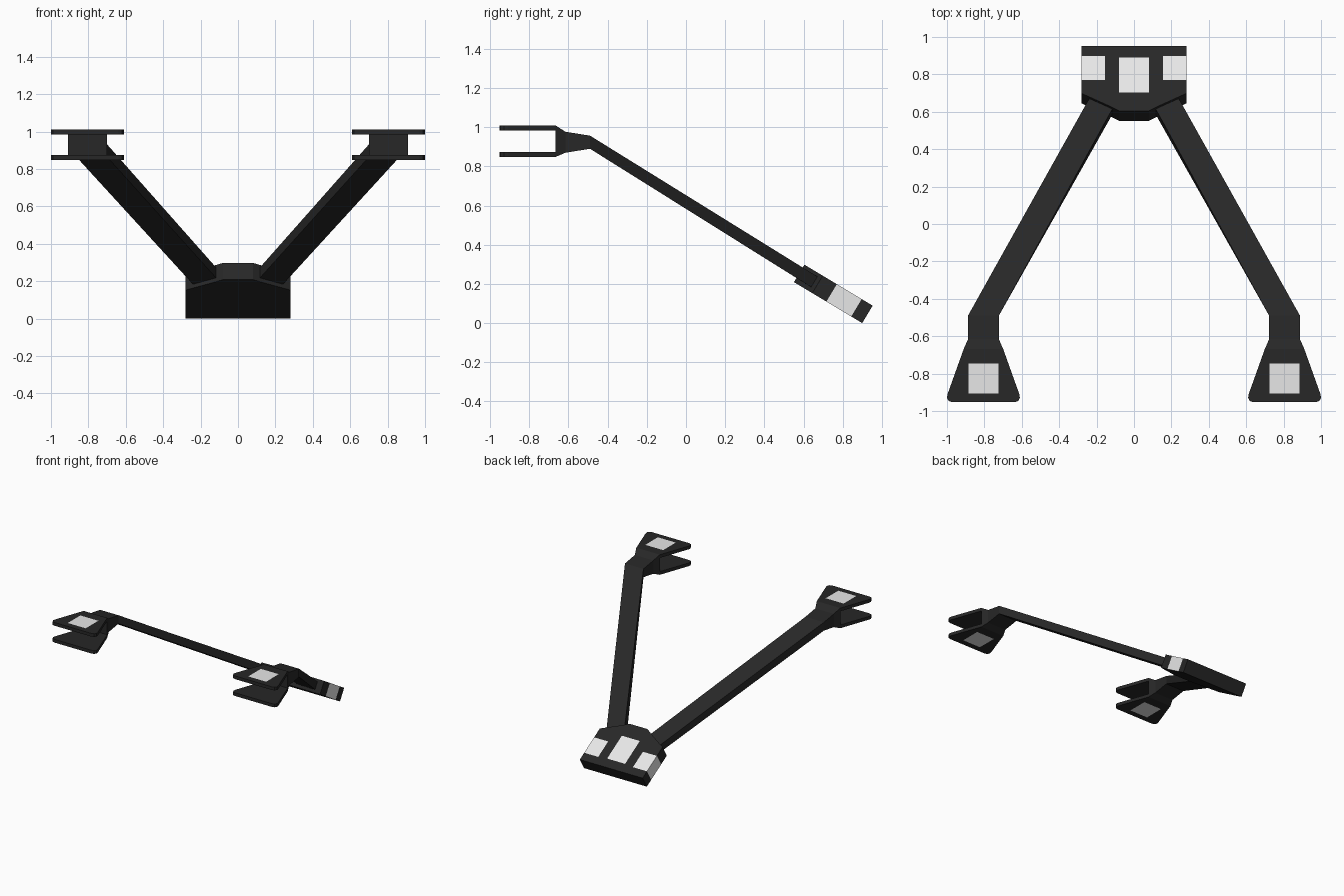
import bpy
import bmesh
from mathutils import Vector, Matrix

if "Cube" in bpy.data.objects:
    bpy.data.objects.remove(bpy.data.objects["Cube"], do_unlink=True)


def make_material(name, value):
    mat = bpy.data.materials.new(name)
    mat.use_nodes = True
    colour = (value, value, value, 1)
    mat.diffuse_color = colour
    mat.node_tree.nodes["Principled BSDF"].inputs["Base Color"].default_value = colour
    return mat


MATERIALS = [make_material("black", 0.02), make_material("pale grey", 0.8)]


def finish(bm, name):
    bmesh.ops.recalc_face_normals(bm, faces=bm.faces)
    mesh = bpy.data.meshes.new(name)
    bm.to_mesh(mesh)
    bm.free()
    for mat in MATERIALS:
        mesh.materials.append(mat)
    obj = bpy.data.objects.new(name, mesh)
    bpy.context.collection.objects.link(obj)
    return obj


def loft(rings):
    """Skin a list of equal-length rings and cap both ends."""
    bm = bmesh.new()
    loops = [[bm.verts.new(p) for p in ring] for ring in rings]
    for a, b in zip(loops, loops[1:]):
        for i in range(len(a)):
            j = (i + 1) % len(a)
            bm.faces.new((a[i], a[j], b[j], b[i]))
    bm.faces.new(loops[0])
    bm.faces.new(loops[-1])
    return bm


def prism(outline, low, high):
    return loft([[(x, y, z) for x, y in outline] for z in (low, high)])


def cut(bm, axis, positions):
    """Slice the mesh across one axis at each position."""
    for pos in positions:
        normal, point = Vector((0, 0, 0)), Vector((0, 0, 0))
        normal[axis], point[axis] = 1, pos
        bmesh.ops.bisect_plane(bm, geom=bm.verts[:] + bm.edges[:] + bm.faces[:],
                               plane_co=point, plane_no=normal)
    bmesh.ops.recalc_face_normals(bm, faces=bm.faces)


def paint(bm, rule):
    for face in bm.faces:
        if rule(face.calc_center_median(), face.normal):
            face.material_index = 1


# Tilted base plate, drawn flat with its back top edge at the origin
THICK = 0.104
half = [(0.28, 0), (0.28, -0.297), (0.14, -0.371), (0.08, -0.406)]
plate = prism(half + [(-x, y) for x, y in reversed(half)], -THICK, 0)
cut(plate, 0, (-0.155, -0.08, 0.08, 0.155))
cut(plate, 1, (-0.065, -0.073, -0.213, -0.292))


def plate_rule(c, n):
    side = abs(c.x) > 0.155 and -0.213 < c.y < -0.065
    middle = abs(c.x) < 0.08 and -0.292 < c.y < -0.073
    return (side and (n.z > 0.9 or abs(n.x) > 0.9)) or (middle and n.z > 0.9)


paint(plate, plate_rule)
plate.transform(Matrix.Translation((0, 0.953, 0.0892)) @ Matrix.Rotation(-0.5404, 4, "X"))
finish(plate, "base_plate")

# Shared bracket measurements
CENTRE, NECK = 0.805, 0.0825
LOW, HIGH, WALL = 0.848, 1.01, 0.026


def box_ring(s, y, hw, low, high):
    a, b = s * (CENTRE - hw), s * (CENTRE + hw)
    return [(a, y, high), (b, y, high), (b, y, low), (a, y, low)]


def prong_rule(outward):
    def rule(c, n):
        return (n.z * outward > 0.9 and abs(abs(c.x) - CENTRE) < 0.08
                and -0.905 < c.y < -0.745)
    return rule


for s, side in ((1, "left"), (-1, "right")):
    # Sloping arm, its lower end buried in the base plate
    top_end = box_ring(s, -0.49, NECK, 0.89, 0.957)
    drop = Vector((0, -0.03, -0.055))
    inner, outer = Vector((s * 0.091, 0.66, 0.244)), Vector((s * 0.212, 0.72, 0.207))
    low_end = [inner, outer, outer + drop, inner + drop]
    finish(loft([top_end, low_end]), side + "_arm")

    # Neck that flares into the fork
    neck = [top_end, box_ring(s, -0.616, NECK, 0.87, 0.977),
            box_ring(s, -0.667, 0.105, LOW, HIGH)]
    finish(loft(neck), side + "_fork_neck")

    # Two flared prongs with clipped corners and a pale pad on the outside
    edge = [(0.105, -0.667), (0.192, -0.91), (0.195, -0.93),
            (0.185, -0.947), (0.165, -0.953)]
    outline = [(s * CENTRE + x, y) for x, y in edge]
    outline += [(s * CENTRE - x, y) for x, y in reversed(edge)]
    for name, z, outward in (("upper", HIGH - WALL, 1), ("lower", LOW, -1)):
        prong = prism(outline, z, z + WALL)
        cut(prong, 0, (s * CENTRE - 0.08, s * CENTRE + 0.08))
        cut(prong, 1, (-0.745, -0.905))
        paint(prong, prong_rule(outward))
        finish(prong, side + "_" + name + "_prong")
